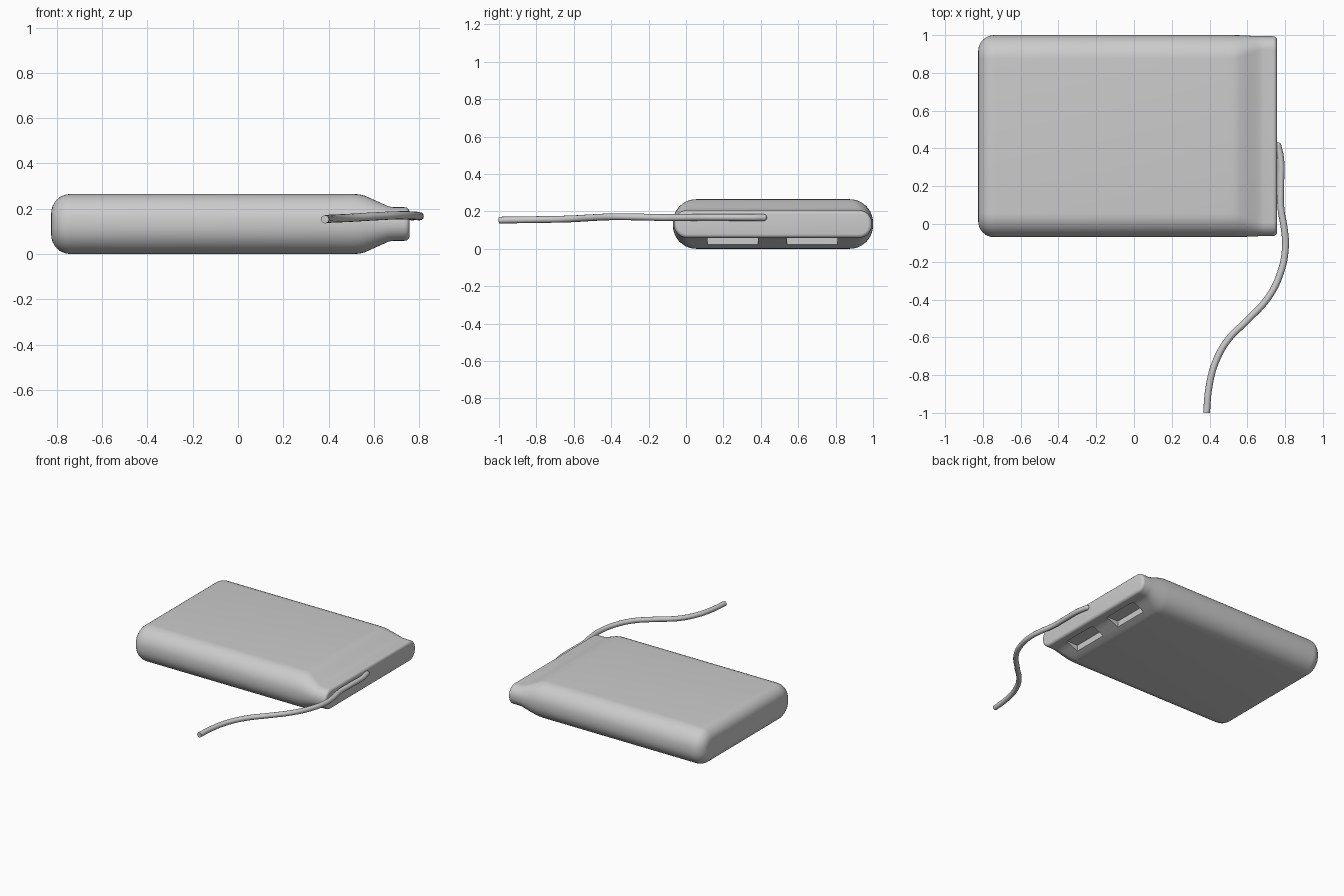
import bpy
import bmesh
from math import sin, cos, pi, radians
from mathutils import Vector

if "Cube" in bpy.data.objects:
    bpy.data.objects.remove(bpy.data.objects["Cube"])

# One plain grey for everything
grey = bpy.data.materials.new("plain_grey")
grey.use_nodes = True
grey.diffuse_color = (0.6, 0.6, 0.6, 1)
grey.node_tree.nodes["Principled BSDF"].inputs["Base Color"].default_value = (0.6, 0.6, 0.6, 1)

MID_Y, MID_Z = 0.465, 0.1325
HALF_W, HALF_H, CORNER = 0.535, 0.1325, 0.125


def add_mesh(name, bm):
    mesh = bpy.data.meshes.new(name)
    bm.to_mesh(mesh)
    bm.free()
    obj = bpy.data.objects.new(name, mesh)
    bpy.context.collection.objects.link(obj)
    obj.data.materials.append(grey)
    return obj


def ring(bm, x, w, h, r, steps=10):
    """Rounded rectangle across the x axis."""
    verts = []
    for q, (sy, sz) in enumerate([(1, 1), (-1, 1), (-1, -1), (1, -1)]):
        for i in range(steps + 1):
            a = (q + i / steps) * pi / 2
            verts.append(bm.verts.new((x, MID_Y + sy * (w - r) + r * cos(a),
                                       MID_Z + sz * (h - r) + r * sin(a))))
    return verts


def select_only(obj):
    bpy.ops.object.select_all(action='DESELECT')
    obj.select_set(True)
    bpy.context.view_layer.objects.active = obj


# Body: rounded far end, long case, then a taper to the neck
sections = []
FILLET = 0.085
for i in range(9):
    a = i / 8 * pi / 2
    inset = FILLET * (1 - sin(a))
    sections.append((-0.825 + FILLET * (1 - cos(a)), HALF_W - inset, HALF_H - inset, CORNER - inset))

taper = [(0.51, 0.1325), (0.535, 0.131), (0.56, 0.125), (0.6, 0.107), (0.64, 0.089),
         (0.665, 0.078), (0.685, 0.074), (0.735, 0.074)]
for x, h in taper:
    t = (HALF_H - h) / (HALF_H - 0.074)
    sections.append((x, HALF_W - 0.006 * t, h, min(CORNER, h * 0.95)))
for i in range(1, 6):
    a = i / 5 * pi / 2
    inset = 0.02 * (1 - cos(a))
    sections.append((0.737 + 0.02 * sin(a), HALF_W - 0.006 - inset, 0.074 - inset, 0.07 - inset))

bm = bmesh.new()
rings = [ring(bm, *s) for s in sections]
for a, b in zip(rings, rings[1:]):
    for i in range(len(a)):
        j = (i + 1) % len(a)
        bm.faces.new((a[i], a[j], b[j], b[i]))
bm.faces.new(rings[0])
bm.faces.new(rings[-1])
bmesh.ops.recalc_face_normals(bm, faces=bm.faces)
case = add_mesh("case", bm)
select_only(case)
bpy.ops.object.shade_smooth_by_angle(angle=radians(35))

# Two shallow slots on the underside of the taper
bm = bmesh.new()
for y in (0.25, 0.675):
    made = bmesh.ops.create_cube(bm, size=1)["verts"]
    bmesh.ops.scale(bm, vec=(0.1, 0.27, 0.1), verts=made)
    bmesh.ops.translate(bm, vec=(0.645, y, 0.018), verts=made)
cutter = add_mesh("slot_cutter", bm)
cutter.hide_render = True
cutter.display_type = 'WIRE'
cut = case.modifiers.new("slots", 'BOOLEAN')
cut.operation = 'DIFFERENCE'
cut.solver = 'EXACT'
cut.object = cutter
select_only(case)
bpy.ops.object.modifier_apply(modifier=cut.name)
bpy.data.objects.remove(cutter)

# Cable: leaves the neck and waves forward
path = [(0.762, 0.415, 0.167), (0.776, 0.35, 0.167), (0.777, 0.2, 0.168), (0.778, 0.08, 0.168),
        (0.795, -0.02, 0.167), (0.802, -0.12, 0.167), (0.775, -0.26, 0.17), (0.71, -0.39, 0.171),
        (0.6, -0.51, 0.166), (0.5, -0.61, 0.16), (0.432, -0.73, 0.157), (0.396, -0.87, 0.155),
        (0.384, -1.0, 0.153)]
curve = bpy.data.curves.new("cable", 'CURVE')
curve.dimensions = '3D'
curve.bevel_depth = 0.018
curve.bevel_resolution = 4
curve.resolution_u = 6
curve.use_fill_caps = True
spline = curve.splines.new('BEZIER')
spline.bezier_points.add(len(path) - 1)
for point, co in zip(spline.bezier_points, path):
    point.co = co
    point.handle_left_type = point.handle_right_type = 'AUTO'
cable = bpy.data.objects.new("cable", curve)
bpy.context.collection.objects.link(cable)
curve.materials.append(grey)
select_only(cable)
bpy.ops.object.convert(target='MESH')
bpy.ops.object.shade_smooth_by_angle(angle=radians(40))

# Rounded root where the cable meets the neck
bm = bmesh.new()
bmesh.ops.create_uvsphere(bm, u_segments=16, v_segments=10, radius=0.018)
bmesh.ops.translate(bm, vec=Vector(path[0]), verts=bm.verts)
root = add_mesh("cable_root", bm)
select_only(root)
bpy.ops.object.shade_smooth_by_angle(angle=radians(40))
